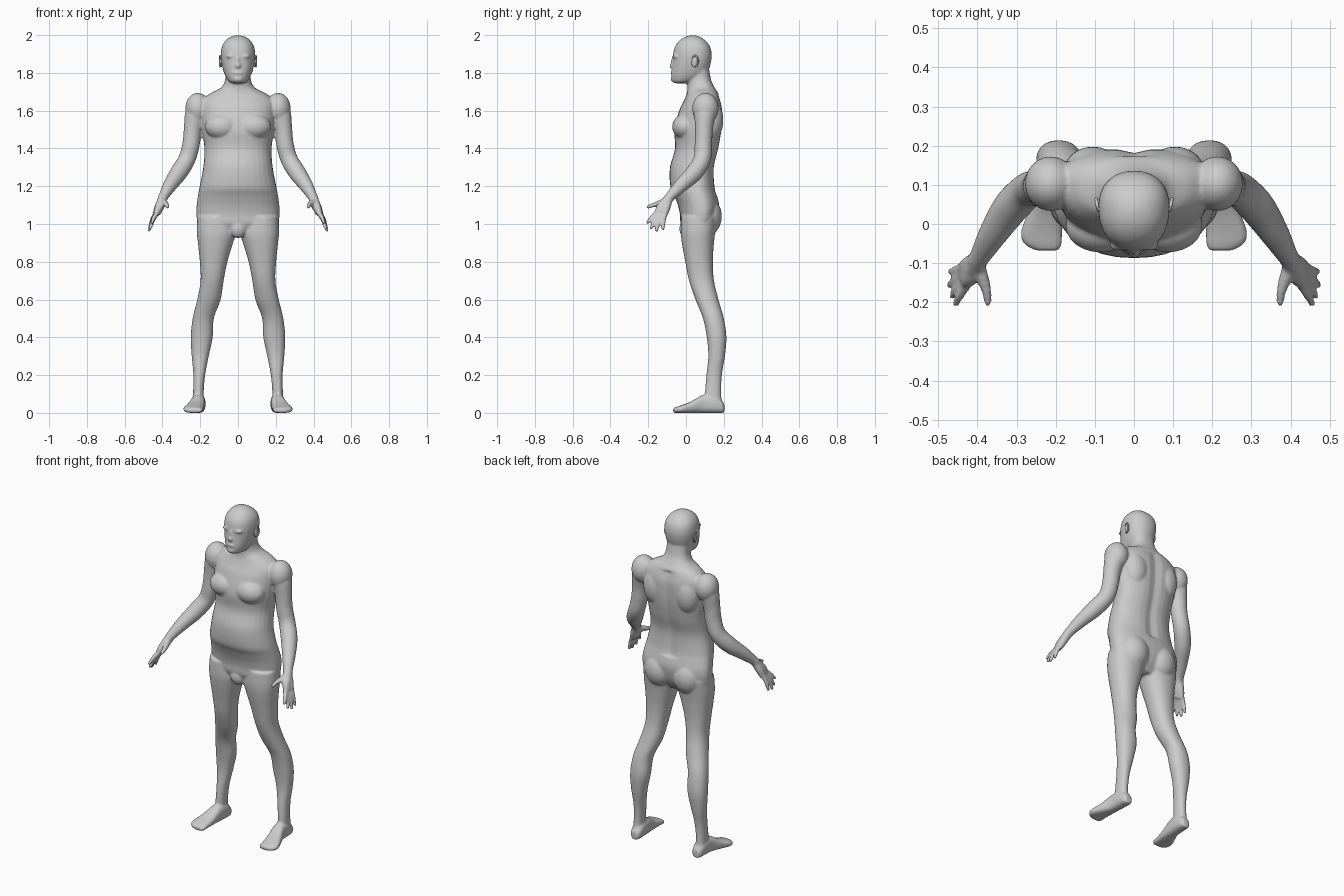
import bpy, bmesh, math
from mathutils import Vector, Matrix

skin = bpy.data.materials.new("skin_grey")
skin.diffuse_color = (0.6, 0.6, 0.6, 1)
SEG = 32


def smooth_rows(rows, n=5):
    """Catmull-Rom interpolation of rows of numbers."""
    out = []
    for i in range(len(rows) - 1):
        a, b, c, d = (rows[max(0, min(len(rows) - 1, i + k))] for k in (-1, 0, 1, 2))
        for s in range(n):
            t = s / n
            out.append([0.5 * (2 * q + (r - p) * t + (2 * p - 5 * q + 4 * r - w) * t * t
                               + (3 * q - p - 3 * r + w) * t ** 3)
                        for p, q, r, w in zip(a, b, c, d)])
    out.append(list(rows[-1]))
    return out


def loft(bm, rings):
    vs = [[bm.verts.new(p) for p in r] for r in rings]
    n = len(rings[0])
    for a, b in zip(vs, vs[1:]):
        for i in range(n):
            j = (i + 1) % n
            bm.faces.new((a[i], a[j], b[j], b[i]))
    bm.faces.new(vs[0])
    bm.faces.new(vs[-1])


def unit_ring(power):
    for i in range(SEG):
        a = 2 * math.pi * i / SEG
        c, s = math.cos(a), math.sin(a)
        yield (math.copysign(abs(c) ** (2 / power), c), math.copysign(abs(s) ** (2 / power), s))


def upright(bm, rows, widest=0.5, power=2.2, groove=0.0):
    """Rows: z, x min, x max, y front, y back."""
    rings = []
    for z, x0, x1, y0, y1 in smooth_rows(rows):
        cx, hw, cy = (x0 + x1) / 2, (x1 - x0) / 2, y0 + widest * (y1 - y0)
        ring = []
        for u, v in unit_ring(power):
            x, y = cx + hw * u, cy + v * ((y1 - cy) if v > 0 else (cy - y0))
            if v > 0 and 1.15 < z < 1.68:
                y -= groove * math.exp(-(x / 0.035) ** 2)
            ring.append((x, y, z))
        rings.append(ring)
    loft(bm, rings)


def tube(bm, rows, n=5):
    """Rows: x, y, z, radius."""
    rows = smooth_rows(rows, n)
    pts = [Vector(r[:3]) for r in rows]
    rings = []
    for i, (p, r) in enumerate(zip(pts, rows)):
        d = pts[min(i + 1, len(pts) - 1)] - pts[max(i - 1, 0)]
        q = d.to_track_quat('Z', 'Y')
        rings.append([p + q @ Vector((u * r[3], v * r[3], 0)) for u, v in unit_ring(2)])
    loft(bm, rings)


def ball(bm, loc, size, rot=0.0):
    m = Matrix.Translation(loc) @ Matrix.Rotation(rot, 4, 'X') @ Matrix.Diagonal((*size, 1))
    bmesh.ops.create_uvsphere(bm, u_segments=24, v_segments=16, radius=1, matrix=m)


def finish(name, bm):
    bmesh.ops.recalc_face_normals(bm, faces=bm.faces)
    for f in bm.faces:
        f.smooth = True
    me = bpy.data.meshes.new(name)
    bm.to_mesh(me)
    bm.free()
    me.materials.append(skin)
    ob = bpy.data.objects.new(name, me)
    bpy.context.collection.objects.link(ob)
    return ob


bm = bmesh.new()

# Leg
upright(bm, [(0.04, .178, .238, .10, .195), (0.1, .182, .238, .10, .186),
             (0.2, .174, .236, .108, .190), (0.3, .155, .245, .118, .206),
             (0.4, .134, .250, .110, .214), (0.5, .128, .240, .090, .200),
             (0.6, .092, .216, .050, .172), (0.7, .076, .198, .016, .148),
             (0.8, .056, .202, -.004, .142), (0.9, .026, .212, -.022, .148),
             (0.96, .008, .218, -.028, .155), (1.04, .010, .215, -.025, .165)])

# Foot, lofted from heel to toes: y, centre x, half width, height
foot = []
for y, cx, hw, h in smooth_rows([(.203, .207, .018, .045), (.19, .207, .030, .065), (.15, .208, .036, .095),
                                 (.09, .212, .037, .095), (.03, .225, .046, .062), (-.02, .236, .053, .042),
                                 (-.05, .233, .049, .032), (-.068, .222, .030, .024)]):
    foot.append([(cx + hw * u, y, h / 2 * (1 + v)) for u, v in unit_ring(2.6)])
loft(bm, foot)

# Shoulder and arm
ball(bm, (.213, .103, 1.612), (.066, .070, .082))
tube(bm, [(.20, .105, 1.64, .055), (.225, .10, 1.58, .056), (.24, .095, 1.5, .047), (.249, .092, 1.42, .046),
          (.272, .085, 1.34, .046), (.315, .042, 1.27, .046), (.36, -.025, 1.205, .037),
          (.392, -.08, 1.15, .027), (.402, -.095, 1.13, .026)])

# Palm, thumb and fingers
tube(bm, [(.395, -.087, 1.145, .024), (.412, -.118, 1.10, .025), (.430, -.138, 1.055, .020)])
tube(bm, [(.402, -.092, 1.13, .022), (.422, -.105, 1.085, .022), (.438, -.115, 1.045, .016)])
tube(bm, [(.402, -.10, 1.125, .020), (.418, -.135, 1.09, .021), (.430, -.152, 1.06, .015)])
tube(bm, [(.400, -.105, 1.12, .019), (.385, -.145, 1.108, .016), (.376, -.175, 1.10, .012),
          (.373, -.208, 1.087, .009)])
for base, tip in [((.424, -.150, 1.065), (.455, -.203, 1.008)), ((.432, -.142, 1.055), (.464, -.184, .978)),
                  ((.437, -.128, 1.05), (.471, -.156, .967)), ((.440, -.112, 1.05), (.468, -.122, .974))]:
    a, b = Vector(base), Vector(tip)
    m = a.lerp(b, 0.5) + Vector((.003, -.002, .002))
    tube(bm, [(*a, .013), (*m, .0115), (*b, .009)])
    ball(bm, b, (.009, .009, .009))

# Chest, shoulder blade and buttock swellings
ball(bm, (.085, -.005, 1.515), (.09, .068, .068))
ball(bm, (.105, .135, 1.55), (.075, .063, .11))
ball(bm, (.095, .105, 1.04), (.092, .085, .105))

# Mirror everything so far to the other side
dup = bmesh.ops.duplicate(bm, geom=bm.verts[:] + bm.edges[:] + bm.faces[:])["geom"]
bmesh.ops.scale(bm, vec=(-1, 1, 1), verts=[g for g in dup if isinstance(g, bmesh.types.BMVert)])

# Torso and neck: z, half width, y front, y back
torso = [(.945, .10, .0, .12), (1.0, .205, -.028, .155), (1.05, .220, -.032, .17), (1.1, .219, -.043, .175),
         (1.15, .212, -.062, .165), (1.2, .203, -.083, .155), (1.3, .184, -.085, .152), (1.4, .178, -.058, .176),
         (1.5, .192, -.062, .192), (1.6, .200, -.036, .195), (1.65, .195, -.012, .186), (1.69, .150, .004, .172),
         (1.72, .092, .008, .153), (1.76, .069, .006, .134), (1.82, .066, .002, .122)]
upright(bm, [(z, -w, w, a, b) for z, w, a, b in torso], widest=0.6, groove=0.014)
ball(bm, (0, .0, .975), (.045, .035, .05))

# Head: z, half width, y front, y back
head = [(1.745, .030, -.062, .0), (1.757, .050, -.073, .05), (1.785, .068, -.077, .10), (1.82, .080, -.074, .122),
        (1.86, .088, -.070, .133), (1.90, .091, -.068, .136), (1.94, .085, -.058, .127), (1.97, .067, -.036, .104),
        (1.99, .040, -.006, .075), (1.999, .010, .025, .045)]
upright(bm, [(z, -w, w, a, b) for z, w, a, b in head], widest=0.55)

# Nose, lips, chin and brows
ball(bm, (0, -.072, 1.838), (.015, .016, .016))
ball(bm, (0, -.067, 1.86), (.010, .012, .034))
ball(bm, (0, -.072, 1.80), (.026, .010, .010))
ball(bm, (0, -.064, 1.767), (.026, .017, .018))
for s in (-1, 1):
    ball(bm, (s * .036, -.056, 1.888), (.028, .013, .009))

# Fuse the parts into one smooth skin
body = finish("body", bm)
rm = body.modifiers.new("fuse", 'REMESH')
rm.mode = 'VOXEL'
rm.voxel_size = 0.0065
rm.use_smooth_shade = True
sm = body.modifiers.new("soften", 'SMOOTH')
sm.factor = 0.5
sm.iterations = 4

# Ears: flattened shell with a raised rim
for s, name in ((1, "left_ear"), (-1, "right_ear")):
    bm = bmesh.new()
    ball(bm, (s * .089, .046, 1.86), (.008, .016, .030), -0.15)
    rim = [(s * (.094 + .003 * math.sin(t)), .048 + .016 * math.sin(t), 1.862 + .029 * math.cos(t), .0042)
           for t in (-0.9 + 0.45 * k for k in range(10))]
    tube(bm, rim, 3)
    finish(name, bm)
